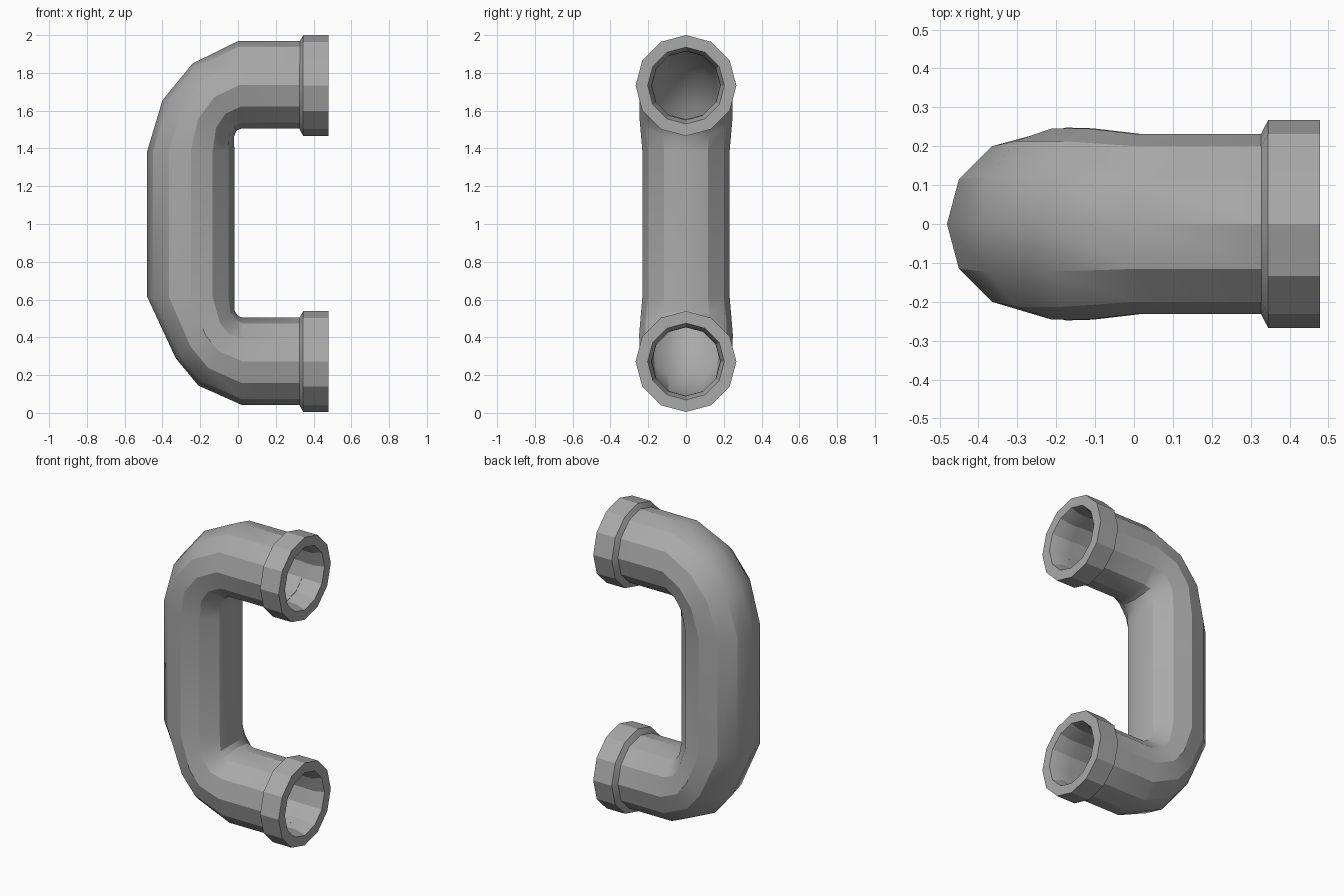
import bpy
import bmesh
from math import sin, cos, pi, radians
from mathutils import Vector

SIDES = 12
PIPE_R, FLANGE_R, BORE_R = 0.231, 0.267, 0.182
TOP_Z, LOW_Z = 1.737, 0.273

if "Cube" in bpy.data.objects:
    bpy.data.objects.remove(bpy.data.objects["Cube"], do_unlink=True)

grey = bpy.data.materials.new("pipe grey")
grey.use_nodes = True
grey.diffuse_color = (0.4, 0.4, 0.4, 1)
grey.node_tree.nodes["Principled BSDF"].inputs["Base Color"].default_value = (0.4, 0.4, 0.4, 1)


def ring(outer, inner, width, scale=1.0):
    """Oval section between two points (x, z) in the plane of the bend."""
    a, b = Vector((outer[0], 0, outer[1])), Vector((inner[0], 0, inner[1]))
    mid, half = (a + b) / 2, (a - b) / 2 * scale
    side = Vector((0, width * scale, 0))
    return [mid + half * cos(2 * pi * i / SIDES) + side * sin(2 * pi * i / SIDES)
            for i in range(SIDES)]


def round_ring(x, z, r, way):
    return ring((x, z + way * r), (x, z - way * r), r)


def sweep(name, rings, closed=False):
    """Skin a list of rings with quads."""
    bm = bmesh.new()
    loops = [[bm.verts.new(p) for p in r] for r in rings]
    pairs = list(zip(loops, loops[1:]))
    if closed:
        pairs.append((loops[-1], loops[0]))
    for a, b in pairs:
        for i in range(SIDES):
            j = (i + 1) % SIDES
            bm.faces.new((a[i], a[j], b[j], b[i]))
    bmesh.ops.recalc_face_normals(bm, faces=bm.faces)
    mesh = bpy.data.meshes.new(name)
    bm.to_mesh(mesh)
    bm.free()
    mesh.materials.append(grey)
    obj = bpy.data.objects.new(name, mesh)
    bpy.context.collection.objects.link(obj)
    bpy.ops.object.select_all(action='DESELECT')
    obj.select_set(True)
    bpy.context.view_layer.objects.active = obj
    bpy.ops.object.shade_smooth_by_angle(angle=radians(28))
    return obj


# Bend sections: outer point, inner point, half width
bends = [
    ((0.0, 1.968), (0.02, 1.506), 0.231),
    ((-0.24, 1.85), (-0.008, 1.495), 0.246),
    ((-0.40, 1.655), (-0.022, 1.46), 0.246),
    ((-0.481, 1.385), (-0.019, 1.385), 0.231),
    ((-0.481, 0.615), (-0.019, 0.615), 0.231),
    ((-0.33, 0.29), (-0.018, 0.54), 0.248),
    ((-0.21, 0.145), (0.0, 0.513), 0.246),
    ((0.02, 0.042), (0.025, 0.504), 0.231),
]

# Hollow pipe: outside wall one way, bore back the other way
outside = ([round_ring(0.35, TOP_Z, PIPE_R, 1)]
           + [ring(*b) for b in bends]
           + [round_ring(0.35, LOW_Z, PIPE_R, -1)])
bore = ([round_ring(0.35, LOW_Z, BORE_R, -1)]
        + [ring(*b, scale=BORE_R / PIPE_R) for b in reversed(bends)]
        + [round_ring(0.35, TOP_Z, BORE_R, 1)])
sweep("pipe", outside + bore, closed=True)

# Flared collar on each mouth
profile = [(0.325, PIPE_R - 0.002), (0.345, FLANGE_R), (0.478, FLANGE_R),
           (0.478, 0.203), (0.42, BORE_R), (0.345, BORE_R - 0.001)]
for name, z, way in (("upper_collar", TOP_Z - 0.004, 1), ("lower_collar", LOW_Z - 0.001, -1)):
    sweep(name, [round_ring(x, z, r, way) for x, r in profile], closed=True)
